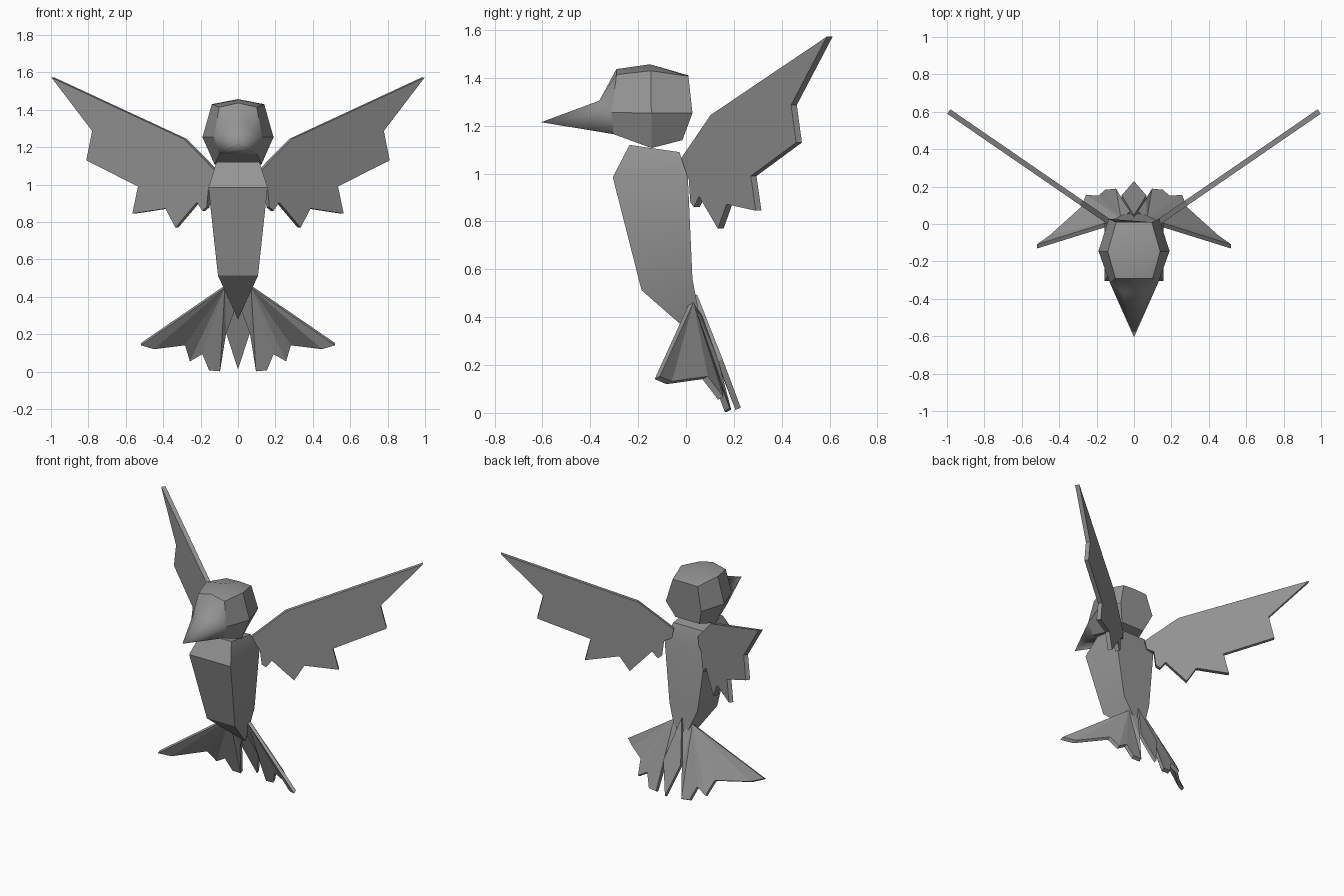
import bpy, bmesh
from mathutils import Vector

if "Cube" in bpy.data.objects:
    bpy.data.objects.remove(bpy.data.objects["Cube"])

grey = bpy.data.materials.new("slate_grey")
grey.diffuse_color = (0.3, 0.3, 0.3, 1)
grey.use_nodes = True
grey.node_tree.nodes["Principled BSDF"].inputs["Base Color"].default_value = grey.diffuse_color


def make(name, verts, faces, smooth=None):
    """Mesh object with consistent outward normals."""
    me = bpy.data.meshes.new(name)
    me.from_pydata([tuple(v) for v in verts], [], faces)
    bm = bmesh.new()
    bm.from_mesh(me)
    bmesh.ops.recalc_face_normals(bm, faces=bm.faces)
    bm.to_mesh(me)
    bm.free()
    me.materials.append(grey)
    ob = bpy.data.objects.new(name, me)
    bpy.context.collection.objects.link(ob)
    if smooth:
        bpy.ops.object.select_all(action='DESELECT')
        ob.select_set(True)
        bpy.context.view_layer.objects.active = ob
        bpy.ops.object.shade_smooth_by_angle(angle=smooth)
    return ob


def bridge(n, a, b):
    """Quads between two rings of n vertices starting at a and b."""
    return [(a + i, a + (i + 1) % n, b + (i + 1) % n, b + i) for i in range(n)]


def plate(name, pts, offset, fan=False):
    """Thin feathered sheet from an outline, thickened by +-offset."""
    n, o = len(pts), Vector(offset)
    verts = [Vector(p) + o for p in pts] + [Vector(p) - o for p in pts]
    if fan:
        caps = [(s, s + i, s + i + 1) for s in (0, n) for i in range(1, n - 1)]
    else:
        caps = [tuple(range(n)), tuple(range(n, 2 * n))]
    return make(name, verts, caps + bridge(n, 0, n))


# Body: box-section rings (half width, front y, front z, back y, back z) ending in a point
rings = [(0.115, -0.236, 1.12, -0.027, 1.09),
         (0.158, -0.306, 0.985, 0.008, 0.98),
         (0.107, -0.186, 0.513, 0.027, 0.56)]
verts = []
for w, fy, fz, by, bz in rings:
    verts += [(-w, fy, fz), (w, fy, fz), (w, by, bz), (-w, by, bz)]
verts.append((0, 0.08, 0.28))
faces = [(0, 1, 2, 3)] + bridge(4, 0, 4) + bridge(4, 4, 8)
faces += [(8 + i, 8 + (i + 1) % 4, 12) for i in range(4)]
make("body", verts, faces, 0.6)

# Head: seven-sided rings (crown, upper corner, cheek, jaw as x, y, z) from front to back
head_rings = [[(0, -0.291, 1.437), (0.10, -0.29, 1.414), (0.13, -0.312, 1.255), (0.10, -0.303, 1.165)],
              [(0, -0.15, 1.457), (0.14, -0.147, 1.43), (0.19, -0.145, 1.254), (0.125, -0.144, 1.107)],
              [(0, 0.012, 1.41), (0.095, 0.01, 1.407), (0.135, 0.027, 1.253), (0.09, -0.015, 1.14)]]
verts = []
for r in head_rings:
    verts += r + [(-x, y, z) for x, y, z in reversed(r[1:])]
make("head", verts, bridge(7, 0, 7) + bridge(7, 7, 14) + [tuple(range(7)), tuple(range(14, 21))], 0.45)

# Beak: grows from the front ring of the head over a brow to the tip
verts = verts[:7] + [(0.065, -0.362, 1.305), (-0.065, -0.362, 1.305), (0, -0.605, 1.215)]
make("beak", verts, [(0, 1, 7), (0, 7, 8), (0, 8, 6), (1, 2, 7), (6, 8, 5), (2, 9, 7), (5, 8, 9),
                     (7, 9, 8), (2, 3, 9), (5, 9, 4), (3, 4, 9), tuple(range(7))], 1.2)

# Wings: flat swept sheet, outline in x and z
wing = [(0.10, 1.06), (0.283, 1.245), (0.99, 1.573), (0.772, 1.287), (0.803, 1.13), (0.527, 0.99),
        (0.557, 0.845), (0.38, 0.872), (0.327, 0.77), (0.213, 0.905), (0.182, 0.86),
        (0.16, 0.88), (0.15, 0.98), (0.11, 1.0)]
# Tail fins: bent sheet fanned from the root
fin = [(0.07, 0.02, 0.455), (0.519, -0.12, 0.147), (0.449, -0.07, 0.126), (0.283, 0.08, 0.147),
       (0.257, 0.145, 0.061), (0.19, 0.14, 0.10), (0.155, 0.172, 0.013), (0.096, 0.178, 0.008),
       (0.064, 0.125, 0.21), (0.0, 0.07, 0.38)]
for side, s in (("right", 1), ("left", -1)):
    plate(side + "_wing", [(s * x, 0.688 * x - 0.08, z) for x, z in wing], (s * 0.008, -0.012, 0))
    plate(side + "_tail_fin", [(s * x, y, z) for x, y, z in fin], (0, 0.011, 0.006), True)

# Centre tail feather
plate("centre_tail_feather", [(0, 0.035, 0.49), (0.066, 0.142, 0.22), (0, 0.218, 0.017), (-0.066, 0.142, 0.22)],
      (0, 0.011, 0.005))
